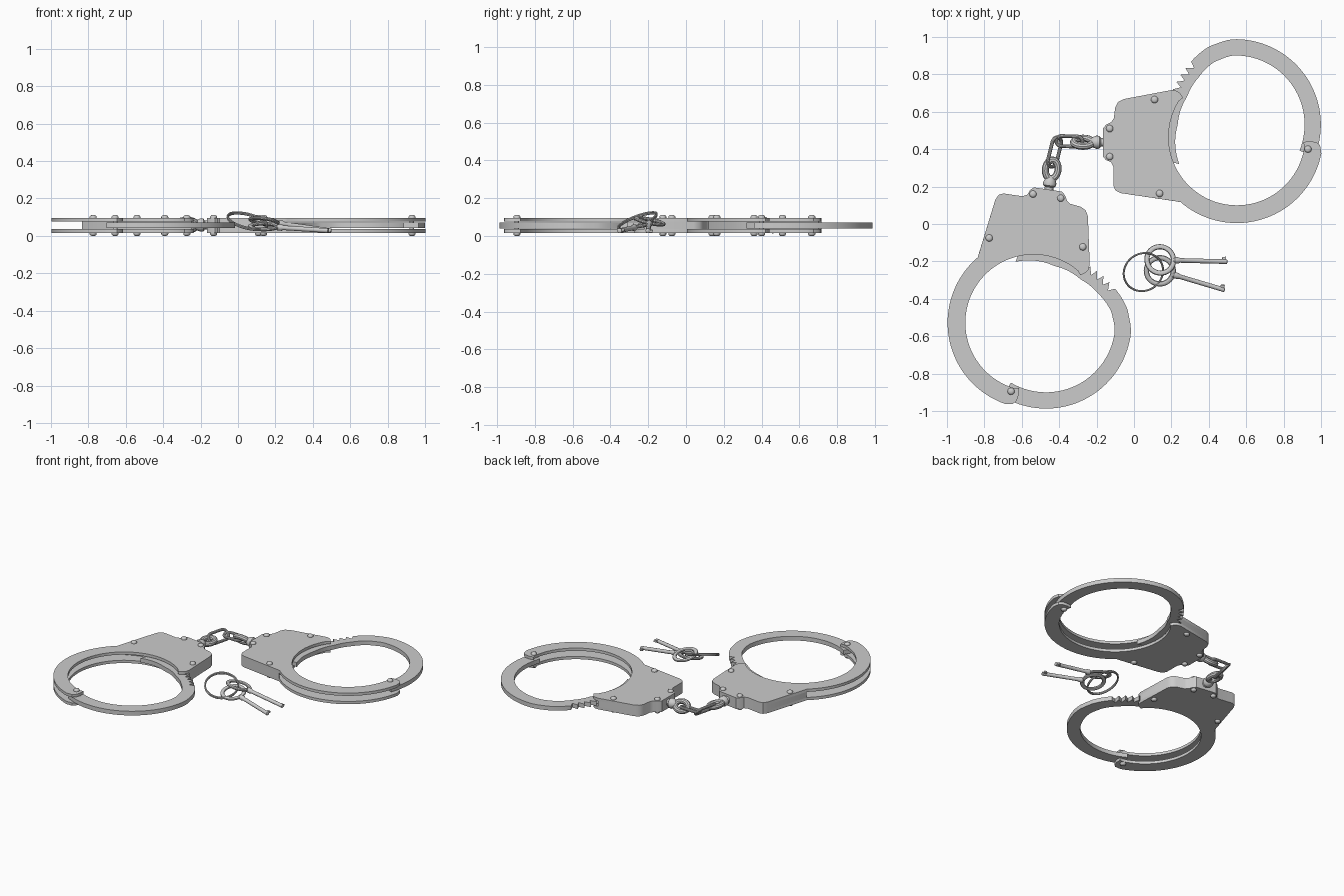
import bpy, bmesh, math
from mathutils import Matrix, Vector
from math import radians, cos, sin, pi

if "Cube" in bpy.data.objects:
    bpy.data.objects.remove(bpy.data.objects["Cube"])

# second cuff is the first one turned about its swivel end
TURN = (Matrix.Translation((-0.54, 0.16, 0)) @ Matrix.Rotation(radians(-98.5), 4, 'Z')
        @ Matrix.Translation((0.13, -0.36, 0)))


def finish(name, bm, matrix=None, angle=35):
    bmesh.ops.recalc_face_normals(bm, faces=bm.faces)
    me = bpy.data.meshes.new(name)
    bm.to_mesh(me)
    bm.free()
    ob = bpy.data.objects.new(name, me)
    bpy.context.collection.objects.link(ob)
    if matrix is not None:
        me.transform(matrix)
    bpy.ops.object.select_all(action='DESELECT')
    ob.select_set(True)
    bpy.context.view_layer.objects.active = ob
    bpy.ops.object.shade_smooth_by_angle(angle=radians(angle))
    return ob


def prism(name, pts, z0, z1, matrix=None):
    bm = bmesh.new()
    f = bm.faces.new([bm.verts.new((x, y, z0)) for x, y in pts])
    g = bmesh.ops.extrude_face_region(bm, geom=[f])
    bmesh.ops.translate(bm, vec=(0, 0, z1 - z0),
                        verts=[v for v in g['geom'] if isinstance(v, bmesh.types.BMVert)])
    return finish(name, bm, matrix)


def skin(name, rings, matrix=None, closed=False):
    bm = bmesh.new()
    vs = [[bm.verts.new(p) for p in r] for r in rings]
    n, k = len(vs), len(vs[0])
    for i in range(n if closed else n - 1):
        a, b = vs[i], vs[(i + 1) % n]
        for j in range(k):
            bm.faces.new((a[j], a[(j + 1) % k], b[(j + 1) % k], b[j]))
    if not closed:
        bm.faces.new(vs[0])
        bm.faces.new(vs[-1])
    return finish(name, bm, matrix)


def lathe(name, profile, matrix=None, k=16):
    """profile: (radius, z) pairs around local z"""
    return skin(name, [[(r * cos(2 * pi * j / k), r * sin(2 * pi * j / k), z) for j in range(k)]
                       for r, z in profile], matrix)


def loop(name, half_len, half_wid, r, matrix, straight=0.0, flat=1.0, n=36, k=10):
    """closed wire loop in local xy, lengthened by a straight part along x"""
    rings = []
    for i in range(n):
        a = 2 * pi * (i + 0.5) / n
        c = Vector((half_len * cos(a) + math.copysign(straight, cos(a)), half_wid * sin(a), 0))
        d = Vector((half_wid * cos(a), half_len * sin(a), 0)).normalized()
        rings.append([c + d * r * cos(2 * pi * j / k) + Vector((0, 0, flat * r * sin(2 * pi * j / k)))
                      for j in range(k)])
    return skin(name, rings, matrix, closed=True)


def place(x, y, z, rz=0, ry=0, rx=0):
    return (Matrix.Translation((x, y, z)) @ Matrix.Rotation(radians(rz), 4, 'Z')
            @ Matrix.Rotation(radians(ry), 4, 'Y') @ Matrix.Rotation(radians(rx), 4, 'X'))


def arc(cx, cy, r, a0, a1, n):
    return [(cx + r * cos(radians(a0 + (a1 - a0) * i / n)),
             cy + r * sin(radians(a0 + (a1 - a0) * i / n))) for i in range(n + 1)]


def inner_radius(a):
    """inner edge of the swinging arm, flattened towards its toothed end"""
    keys = [(-30, .37), (90, .37), (108, .355), (128, .32), (150, .298), (180, .308), (216, .368)]
    for (a0, r0), (a1, r1) in zip(keys, keys[1:]):
        if a <= a1:
            t = (a - a0) / (a1 - a0)
            t = t * t * (3 - 2 * t) if a < 108 else t
            return r0 + (r1 - r0) * t
    return keys[-1][1]


# lock body outline, from the upper right corner round to the lower right
body = [(0.262, 0.675), (0.245, 0.70), (0.225, 0.713), (0.20, 0.716), (-0.055, 0.668),
        (-0.085, 0.652), (-0.10, 0.625), (-0.108, 0.565), (-0.122, 0.545), (-0.15, 0.53),
        (-0.166, 0.51), (-0.166, 0.36), (-0.15, 0.342), (-0.122, 0.33), (-0.11, 0.305),
        (-0.11, 0.205), (-0.10, 0.18), (-0.07, 0.165)]
C = (0.55, 0.465)
cheek = (body + arc(*C, 0.46, 229, 349, 44) + [(0.995, 0.42), (0.975, 0.437), (0.94, 0.443),
         (0.905, 0.438)] + arc(*C, 0.365, -8, -212, 70))
core = body[3:] + [(0.245, 0.118), (0.17, 0.24), (0.13, 0.36), (0.115, 0.48), (0.125, 0.6), (0.165, 0.7)]

# swinging arm with ratchet teeth on the outer edge
A = (0.542, 0.531)
polar = [(inner_radius(a) + 0.087, a) for a in range(-22, 124, 3)]
for i in range(14):
    a = 125 + i * 6.4
    ro = inner_radius(a) + 0.087
    polar += [(ro, a), (ro - 0.038, a + 1.2)]
polar += [(inner_radius(a), a) for a in range(215, -23, -3)]
arm = [(A[0] + r * cos(radians(a)), A[1] + r * sin(radians(a))) for r, a in polar]

rivets = [(-0.13, 0.36), (-0.13, 0.51), (0.11, 0.665), (0.137, 0.163), (0.93, 0.40)]
rivet_profile = [(.009, 0), (.015, .003), (.019, .009), (.019, .017), (.012, .019),
                 (.012, .093), (.019, .095), (.019, .102), (.015, .108), (.009, .111)]

for side, M in (("right", Matrix.Identity(4)), ("left", TURN)):
    prism(side + "_lower_cheek_plate", cheek, 0.016, 0.036, M)
    prism(side + "_upper_cheek_plate", cheek, 0.076, 0.096, M)
    prism(side + "_lock_core", core, 0.036, 0.076, M)
    prism(side + "_ratchet_arm", arm, 0.041, 0.071, M)
    for x, y in rivets:
        lathe(side + "_rivet", rivet_profile, M @ Matrix.Translation((x, y, 0)))

# swivels: neck and eye, local x points away from the lock
neck = [(.024, -.02), (.024, .012), (.034, .02), (.036, .035), (.028, .055), (.02, .065)]
for side, P in (("right", place(-0.165, 0.437, 0.058, 180, 0, 50)),
                ("left", place(-0.455, 0.185, 0.058, 82, 0, 8))):
    lathe(side + "_swivel_neck", neck, P @ Matrix.Rotation(pi / 2, 4, 'Y'))
    loop(side + "_swivel_eye", 0.050, 0.034, 0.019, P @ Matrix.Translation((0.108, 0, 0)))

# chain links
loop("lower_chain_link", 0.036, 0.036, 0.010, place(-0.425, 0.385, 0.058, 76, 0, 48), straight=0.045)
loop("upper_chain_link", 0.028, 0.028, 0.010, place(-0.345, 0.442, 0.058, -2, 0, 12), straight=0.042)

# split ring, tilted
tilt = Vector((0.25, -0.37, 1)).normalized().to_track_quat('Z', 'Y').to_matrix().to_4x4()
for dz in (-0.003, 0.004):
    loop("key_ring", 0.108, 0.108, 0.0055,
         Matrix.Translation((0.05, -0.257, 0.078 + dz)) @ tilt, n=56, k=8)

# keys: bow, stem with collar, bit
stem = [(.011, .07), (.017, .078), (.017, .10), (.0125, .108), (.0125, .36), (.007, .363)]
for n, P in (("upper", place(0.14, -0.192, 0.078, -1.5, 8, -12)),
             ("lower", place(0.138, -0.25, 0.05, -16.5, 3.5, 12))):
    loop(n + "_key_bow", 0.072, 0.072, 0.014, P, flat=0.7)
    lathe(n + "_key_stem", stem, P @ Matrix.Rotation(pi / 2, 4, 'Y'))
    prism(n + "_key_bit", [(.335, 0), (.355, 0), (.355, .026), (.335, .022)], -.007, .007, P)
